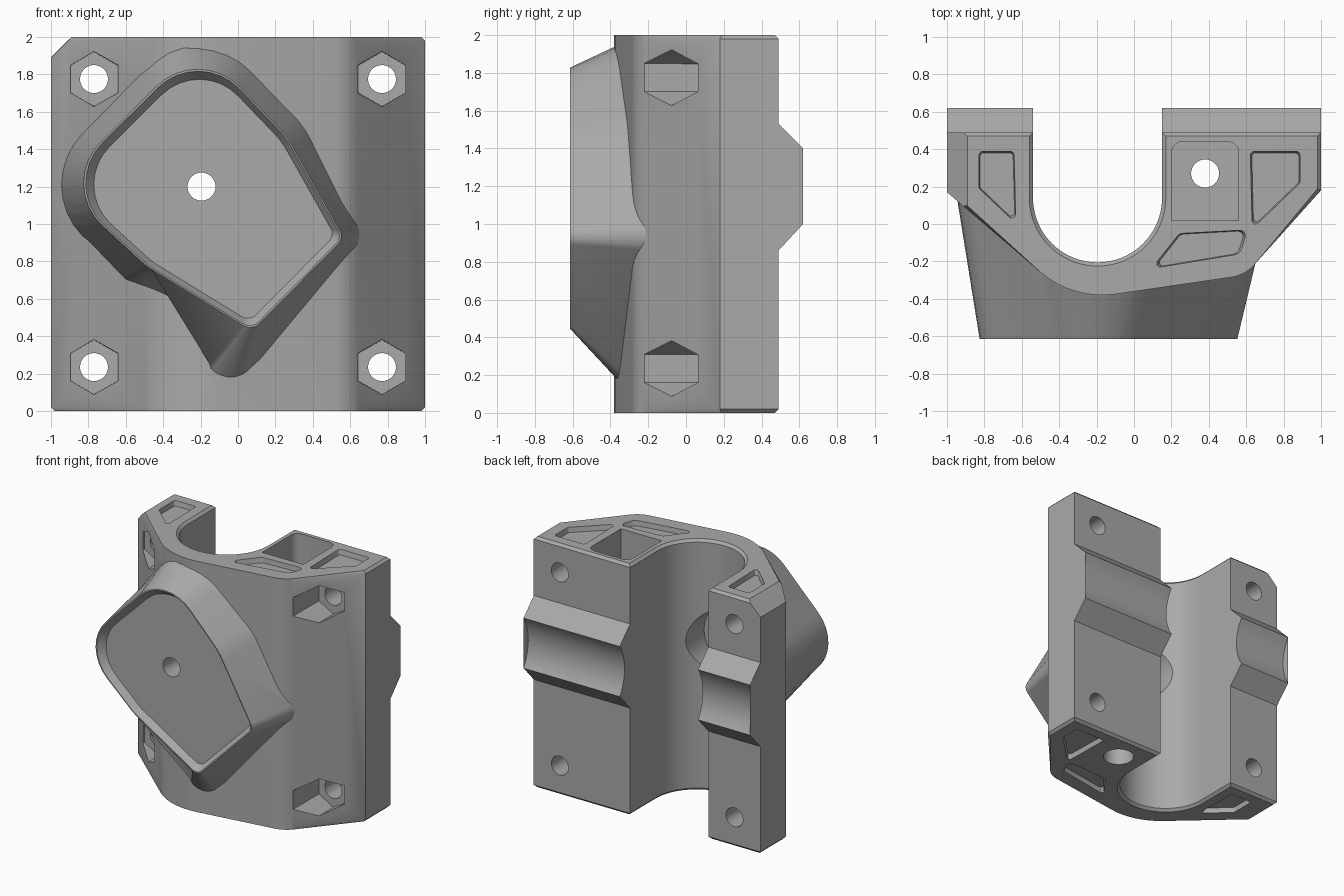
import bpy, bmesh, math
from mathutils import Vector

cube = bpy.data.objects.get("Cube")
if cube:
    bpy.data.objects.remove(cube)

grey = bpy.data.materials.new("plain grey")
grey.use_nodes = True
colour = (0.40, 0.40, 0.40, 1)
grey.diffuse_color = colour
grey.node_tree.nodes["Principled BSDF"].inputs["Base Color"].default_value = colour


def rounded(corners, steps=8):
    """Polygon from (x, y, fillet radius) corners."""
    pts = []
    for i, (x, y, r) in enumerate(corners):
        p = Vector((x, y))
        if r == 0:
            pts.append(p)
            continue
        a = (Vector(corners[i - 1][:2]) - p).normalized()
        b = (Vector(corners[(i + 1) % len(corners)][:2]) - p).normalized()
        half = a.angle(b) / 2
        centre = p + (a + b).normalized() * (r / math.sin(half))
        start = p + a * (r / math.tan(half)) - centre
        end = p + b * (r / math.tan(half)) - centre
        turn = start.angle_signed(end)
        for k in range(steps + 1):
            t = -turn * k / steps
            c, s = math.cos(t), math.sin(t)
            pts.append(centre + Vector((start.x * c - start.y * s, start.x * s + start.y * c)))
    return pts


def circle(cx, cy, r, n=32):
    return [Vector((cx + r * math.sin(math.tau * k / n), cy + r * math.cos(math.tau * k / n)))
            for k in range(n)]


def scaled(pts, f):
    c = sum(pts, Vector((0, 0))) / len(pts)
    return [c + (p - c) * f for p in pts]


def loft(name, rings, bevel=0):
    """Closed skin through rings of 3D points."""
    bm = bmesh.new()
    loops = [[bm.verts.new(p) for p in ring] for ring in rings]
    n = len(loops[0])
    for a, b in zip(loops, loops[1:]):
        for i in range(n):
            bm.faces.new((a[i], a[(i + 1) % n], b[(i + 1) % n], b[i]))
    caps = [bm.faces.new(loops[0]), bm.faces.new(loops[-1])]
    if bevel:
        edges = [e for f in caps for e in f.edges]
        bmesh.ops.bevel(bm, geom=edges, offset=bevel, segments=1, affect='EDGES')
    bmesh.ops.triangulate(bm, faces=[f for f in bm.faces if len(f.verts) > 4])
    bmesh.ops.recalc_face_normals(bm, faces=bm.faces)
    mesh = bpy.data.meshes.new(name)
    bm.to_mesh(mesh)
    bm.free()
    mesh.materials.append(grey)
    ob = bpy.data.objects.new(name, mesh)
    bpy.context.collection.objects.link(ob)
    return ob


def along_x(pts, x): return [(x, p[0], p[1]) for p in pts]
def along_y(pts, y): return [(p[0], y, p[1]) for p in pts]
def along_z(pts, z): return [(p[0], p[1], z) for p in pts]


# Solid body with chamfered ends
outline = rounded([(1, .49, 0), (1, .18, 0), (.593, -.274, .2), (-.324, -.408, .5),
                   (-1, .17, 0), (-1, .49, 0)])
body = loft("clamp_body", [along_z(outline, 0), along_z(outline, 2)], bevel=.02)


def combine(tool, operation='DIFFERENCE'):
    mod = body.modifiers.new("combine", 'BOOLEAN')
    mod.operation, mod.object, mod.solver = operation, tool, 'EXACT'
    bpy.context.view_layer.objects.active = body
    bpy.ops.object.modifier_apply(modifier=mod.name)
    bpy.data.objects.remove(tool)


# Scooped ridge across the back
scoop = [(.923 - .363 * math.cos(t), 1.2 + .363 * math.sin(t))
         for t in [math.radians(-33.4 + 66.8 * k / 16) for k in range(17)]]
ridge = [(.4, .86), (.49, .86)] + scoop + [(.49, 1.53), (.4, 1.53)]
combine(loft("back_ridge", [along_x(ridge, -.999), along_x(ridge, .999)]), 'UNION')


# Tapered front boss whose foot follows the body front
def foot_y(x):
    return max(.17 - .854 * (x + 1), -.28 + .146 * (x - .55), -.21 + 1.11 * (x - .65)) + .05


face = rounded([(-.21, 1.96, .31), (.26, 1.47, .5), (.567, .925, .06),
                (.075, .428, .07), (-.49, .775, .3), (-.964, 1.21, .31)])
foot = rounded([(-.21, 2.13, .4), (.36, 1.54, .5), (.69, .93, .12),
                (-.06, .05, .15), (-.62, .70, .3), (-1.11, 1.21, .4)])
boss = [along_y(face, -.615), [(p.x, foot_y(p.x), p.y) for p in foot]]
combine(loft("front_boss", boss), 'UNION')

# Shallow dish in the boss face
combine(loft("boss_dish", [along_y(scaled(face, f), y)
                           for f, y in ((1.0, -.63), (.985, -.615), (.925, -.56))]))


# Round channel open to the back, flared at both ends
def channel(r):
    arc = [(-.195 - r * math.cos(math.pi * k / 40), .14 - r * math.sin(math.pi * k / 40))
           for k in range(41)]
    return [(-.195 - r, .9)] + arc + [(-.195 + r, .9)]


combine(loft("channel", [along_z(channel(r), z) for r, z in
                         ((.375, -.01), (.345, .02), (.345, 1.98), (.375, 2.01))]))

# Boss bore with a wide seat inside the channel
bore = circle(-.195, 1.2, .075)
combine(loft("boss_bore", [along_y(bore, -.8), along_y(bore, .1)]))
seat = circle(-.195, 1.2, .26)
combine(loft("bore_seat", [along_y(seat, -.32), along_y(seat, .1)]))

# Four bolt holes with hexagonal nut pockets
for x in (-.77, .77):
    for z in (.235, 1.775):
        hole = circle(x, z, .075, 24)
        combine(loft("bolt_hole", [along_y(hole, -.8), along_y(hole, .8)]))
        combine(loft("nut_pocket", [along_y(circle(x, z, .155, 6), -.6),
                                    along_y(circle(x, z, .145, 6), .1)]))

# Deep square well with a drain hole and counterbore below
well = rounded([(.2, .02, 0), (.2, .44, .06), (.56, .44, .06), (.56, .02, 0)], 5)
combine(loft("well", [along_z(well, .4), along_z(well, 2.1)]))
drain = circle(.38, .27, .075)
combine(loft("drain_hole", [along_z(drain, -.1), along_z(drain, .5)]))
counterbore = circle(.38, .27, .115)
combine(loft("counterbore", [along_z(counterbore, -.1), along_z(counterbore, .2)]))

# Shallow lightening pockets on both ends
pockets = [
    [(-.83, .39, .02), (-.64, .39, .02), (-.63, .0, .02), (-.83, .19, .02)],
    [(.62, .39, .02), (.89, .39, .02), (.89, .22, .02), (.63, -.03, .02)],
    [(.09, -.24, .02), (.24, -.05, .04), (.61, -.03, .03), (.57, -.16, .05)],
]
for corners in pockets:
    shape = rounded(corners, 4)
    for end, out in ((0, -1), (2, 1)):
        combine(loft("end_pocket", [along_z(scaled(shape, .93), end - out * .04),
                                    along_z(shape, end + out * .01)]))

# Clipped upper corner
corner = [(-1.2, 1.69), (-.79, 2.1), (-1.2, 2.1)]
combine(loft("corner_clip", [along_y(corner, -.8), along_y(corner, .8)]))

# Smooth curved walls, keep edges crisp
body.select_set(True)
bpy.context.view_layer.objects.active = body
bpy.ops.object.shade_smooth_by_angle(angle=math.radians(28))
